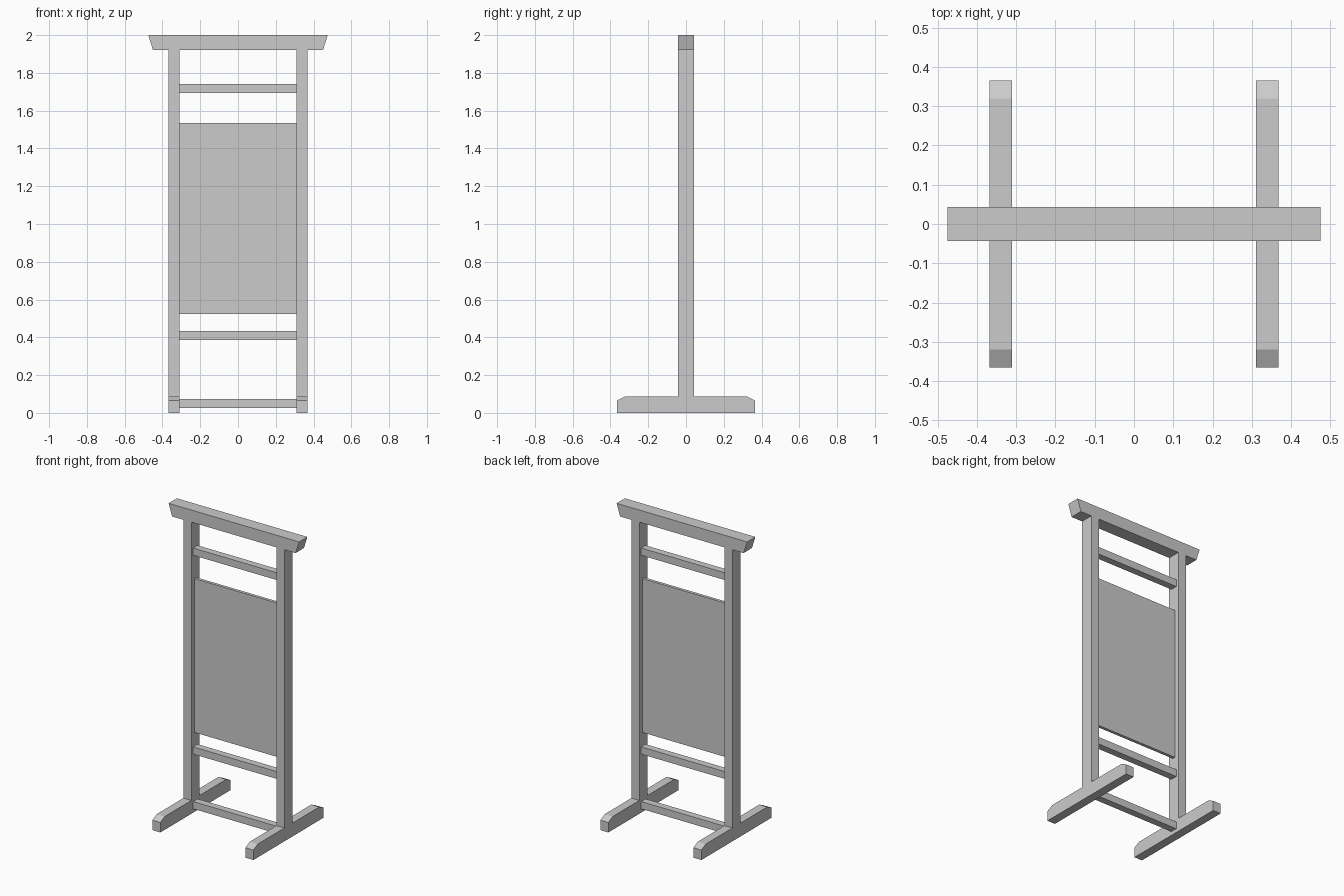
import bpy
import bmesh
from mathutils import Vector

cube = bpy.data.objects.get("Cube")
if cube:
    bpy.data.objects.remove(cube, do_unlink=True)

grey = bpy.data.materials.new("plain_grey")
grey.use_nodes = True
COLOUR = (0.6, 0.6, 0.6, 1)
grey.diffuse_color = COLOUR
grey.node_tree.nodes["Principled BSDF"].inputs["Base Color"].default_value = COLOUR


def prism(name, profile, axis, low, high):
    """Extrude a 2D profile: (y, z) along x, or (x, z) along y."""
    bm = bmesh.new()
    if axis == "x":
        points = [(low, a, b) for a, b in profile]
        step = Vector((high - low, 0, 0))
    else:
        points = [(a, low, b) for a, b in profile]
        step = Vector((0, high - low, 0))
    face = bm.faces.new([bm.verts.new(p) for p in points])
    result = bmesh.ops.extrude_face_region(bm, geom=[face])
    moved = [g for g in result["geom"] if isinstance(g, bmesh.types.BMVert)]
    bmesh.ops.translate(bm, verts=moved, vec=step)
    bmesh.ops.recalc_face_normals(bm, faces=bm.faces)
    mesh = bpy.data.meshes.new(name)
    bm.to_mesh(mesh)
    bm.free()
    mesh.materials.append(grey)
    obj = bpy.data.objects.new(name, mesh)
    bpy.context.collection.objects.link(obj)
    return obj


def bar(name, x0, x1, half_depth, z0, z1):
    d = half_depth
    return prism(name, [(-d, z0), (d, z0), (d, z1), (-d, z1)], "x", x0, x1)


INNER, OUTER = 0.31, 0.368
POST_DEPTH = 0.043
FOOT_TOP, BEAM_BOTTOM = 0.088, 1.92

# Feet with chamfered ends, and the posts standing on them
foot_profile = [(-0.365, 0), (0.365, 0), (0.365, 0.066), (0.32, FOOT_TOP),
                (-0.32, FOOT_TOP), (-0.365, 0.066)]
for side, sign in (("left", 1), ("right", -1)):
    x0, x1 = sorted((sign * INNER, sign * OUTER))
    prism(side + "_foot", foot_profile, "x", x0, x1)
    bar(side + "_post", x0, x1, POST_DEPTH, FOOT_TOP, BEAM_BOTTOM)

# Top beam with slanted ends
prism("top_beam", [(-0.45, BEAM_BOTTOM), (0.45, BEAM_BOTTOM), (0.475, 2), (-0.475, 2)],
      "y", -POST_DEPTH, POST_DEPTH)

# Cross rails between the posts
for name, z in (("bottom_rail", 0.025), ("middle_rail", 0.385), ("upper_rail", 1.694)):
    bar(name, -INNER, INNER, 0.023, z, z + 0.048)

# Thin hanging panel
bar("panel", -INNER, INNER, 0.01, 0.523, 1.536)
